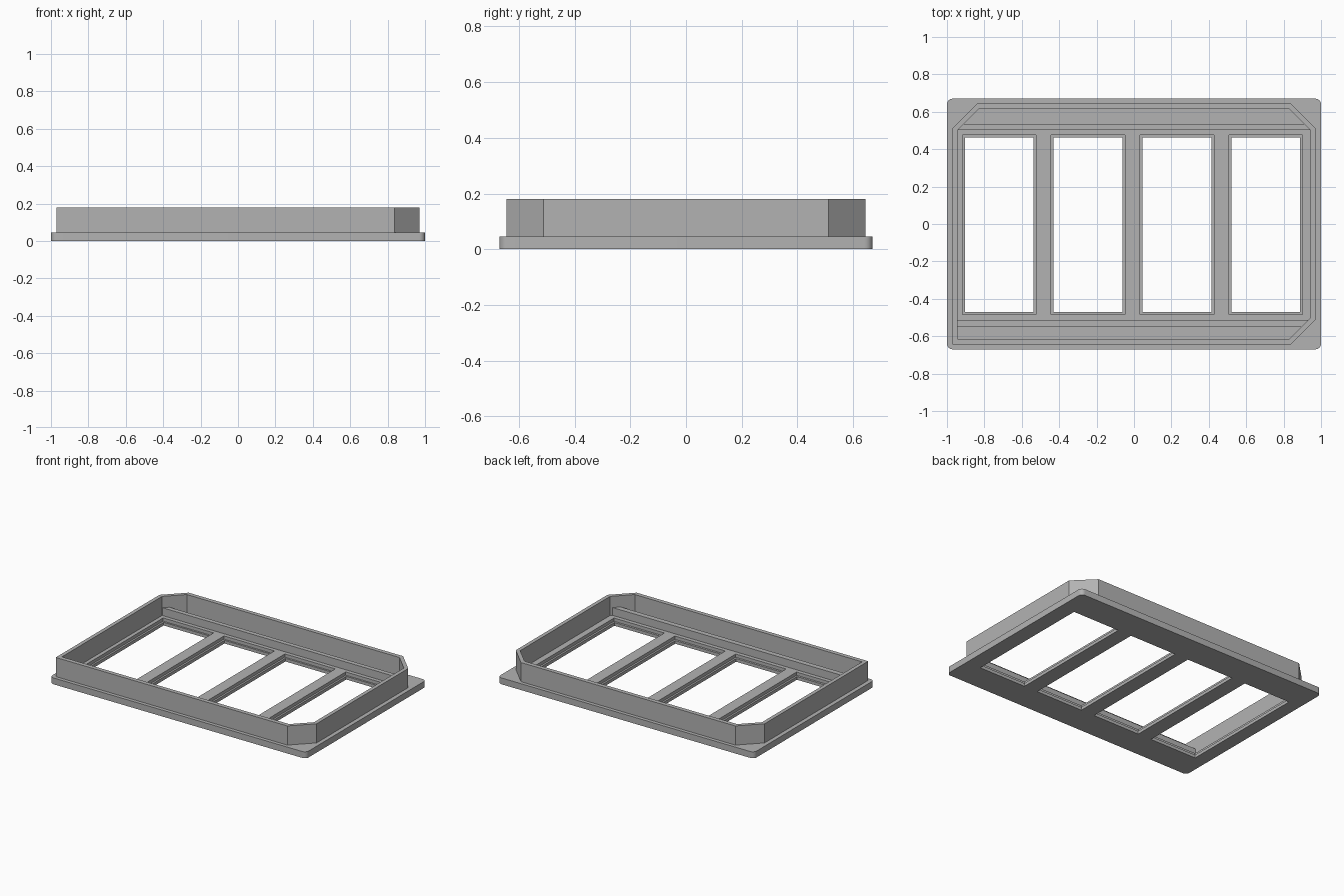
import bpy
import bmesh
import math

cube = bpy.data.objects.get("Cube")
if cube:
    bpy.data.objects.remove(cube, do_unlink=True)

grey = bpy.data.materials.new("plain grey")
grey.use_nodes = True
grey.diffuse_color = (0.45, 0.45, 0.45, 1)
grey.node_tree.nodes["Principled BSDF"].inputs["Base Color"].default_value = (0.45, 0.45, 0.45, 1)


def prisms(name, outlines, z0, z1):
    """One object made of upright prisms, from counter-clockwise outlines."""
    bm = bmesh.new()
    for pts in outlines:
        low = [bm.verts.new((x, y, z0)) for x, y in pts]
        high = [bm.verts.new((x, y, z1)) for x, y in pts]
        bm.faces.new(low[::-1])
        bm.faces.new(high)
        for i in range(len(pts)):
            j = (i + 1) % len(pts)
            bm.faces.new((low[i], low[j], high[j], high[i]))
    mesh = bpy.data.meshes.new(name)
    bm.to_mesh(mesh)
    bm.free()
    mesh.materials.append(grey)
    obj = bpy.data.objects.new(name, mesh)
    bpy.context.collection.objects.link(obj)
    return obj


def cut(obj, cutter):
    """Subtract the cutter for good, then remove it."""
    mod = obj.modifiers.new("cut", 'BOOLEAN')
    mod.operation = 'DIFFERENCE'
    mod.solver = 'EXACT'
    mod.object = cutter
    bpy.context.view_layer.update()
    graph = bpy.context.evaluated_depsgraph_get()
    mesh = bpy.data.meshes.new_from_object(obj.evaluated_get(graph))
    obj.modifiers.clear()
    obj.data = mesh
    bpy.data.objects.remove(cutter, do_unlink=True)


def rect(x0, x1, y0, y1):
    return [(x0, y0), (x1, y0), (x1, y1), (x0, y1)]


def rounded(hx, hy, r, steps=6):
    pts = []
    for k, (sx, sy) in enumerate([(1, 1), (-1, 1), (-1, -1), (1, -1)]):
        for i in range(steps + 1):
            a = math.pi / 2 * (k + i / steps)
            pts.append((sx * (hx - r) + r * math.cos(a), sy * (hy - r) + r * math.sin(a)))
    return pts


def three_chamfers(hx, hy, total):
    """Rectangle with all corners but the front right one cut at 45 degrees."""
    cx, cy = total - hy, total - hx
    return [(-hx, -hy), (cx, -hy), (hx, -cy), (hx, cy), (cx, hy), (-cx, hy), (-hx, cy)]


# Base plate with four stepped windows
PLATE = 0.045
base = prisms("base_plate", [rounded(1.0, 0.67, 0.03)], 0, PLATE)
centres = [-0.008 + 0.475 * (i - 1.5) for i in range(4)]
for half, y0, y1, z0 in [(0.184, -0.47, 0.463, -0.1), (0.197, -0.485, 0.476, 0.022)]:
    windows = [rect(c - half, c + half, y0, y1) for c in centres]
    cut(base, prisms("window_cutter", windows, z0, 0.1))

# Upright rim
rim = prisms("rim_wall", [three_chamfers(0.971, 0.645, 1.482)], PLATE - 0.005, 0.18)
cut(rim, prisms("rim_cutter", [three_chamfers(0.944, 0.615, 1.445)], 0, 0.3))

# Low ribs inside the rim, with ends following its corners
REACH, END = 1.455, 0.95
prisms("back_rib", [[(-END, 0.503), (END, 0.503), (REACH - 0.535, 0.535), (0.535 - REACH, 0.535)]],
       PLATE - 0.005, 0.1)
prisms("front_rib", [[(-END, -0.55), (REACH - 0.55, -0.55), (REACH - 0.513, -0.513), (-END, -0.513)]],
       PLATE - 0.005, 0.1)

# Smooth the rounded plate corners only
bpy.ops.object.select_all(action='DESELECT')
base.select_set(True)
bpy.context.view_layer.objects.active = base
bpy.ops.object.shade_smooth_by_angle(angle=math.radians(30))
